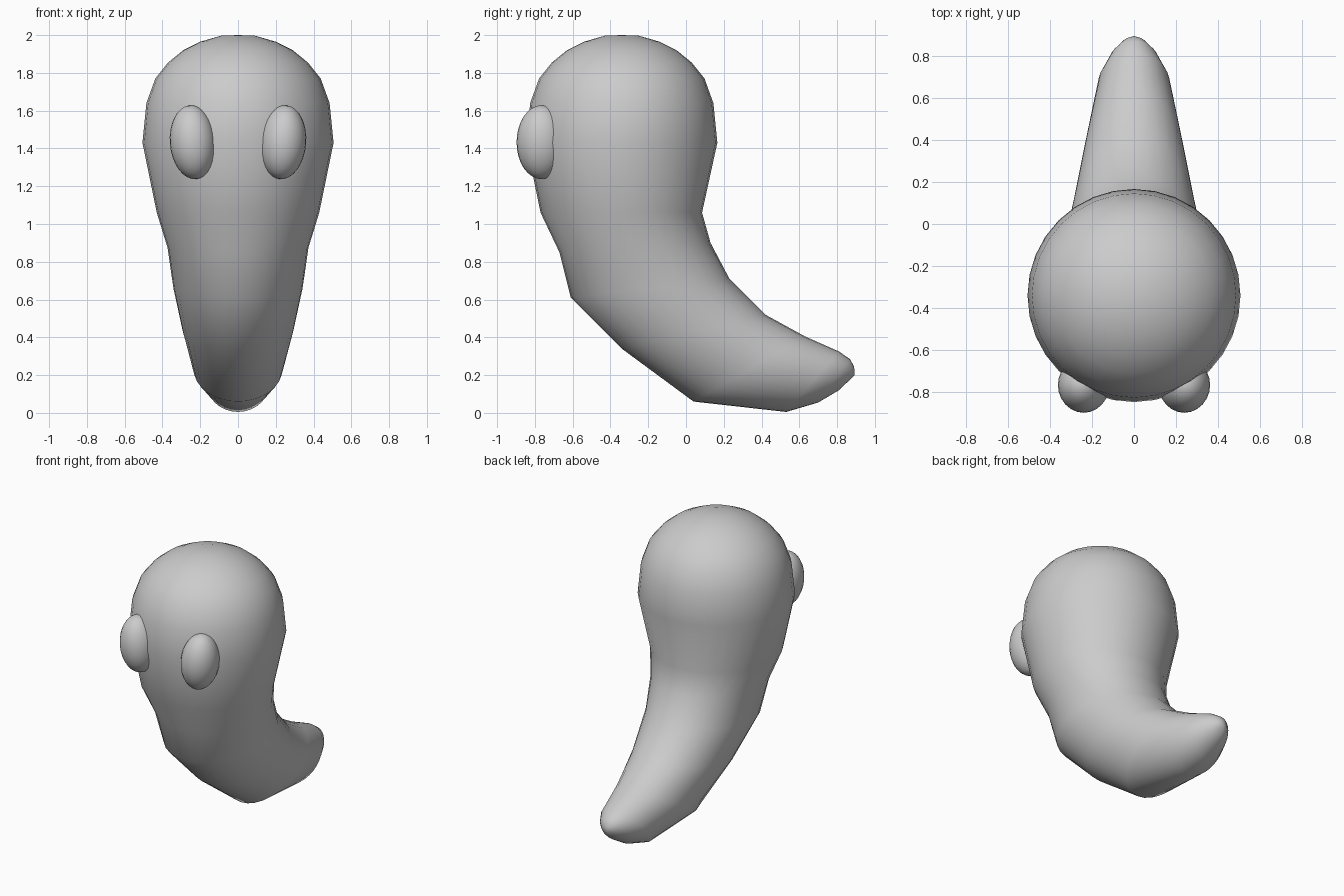
import bpy, bmesh, math
from mathutils import Matrix, Vector

cube = bpy.data.objects.get("Cube")
if cube:
    bpy.data.objects.remove(cube, do_unlink=True)

grey = bpy.data.materials.new("plain grey")
grey.use_nodes = True
GREY = (0.6, 0.6, 0.6, 1)
grey.diffuse_color = GREY
grey.node_tree.nodes["Principled BSDF"].inputs["Base Color"].default_value = GREY


def add_object(name, bm):
    bmesh.ops.recalc_face_normals(bm, faces=bm.faces)
    for face in bm.faces:
        face.smooth = True
    mesh = bpy.data.meshes.new(name)
    bm.to_mesh(mesh)
    bm.free()
    mesh.materials.append(grey)
    obj = bpy.data.objects.new(name, mesh)
    bpy.context.collection.objects.link(obj)
    return obj


# Domed head: (height, radius) of level rings
HEAD_Y = -0.34
dome = [(1.997, 0.09), (1.965, 0.2), (1.92, 0.29), (1.855, 0.37),
        (1.77, 0.438), (1.64, 0.485), (1.43, 0.506)]
rings = [(HEAD_Y - r, z, HEAD_Y + r, z, r) for z, r in dome]

# Curving body and tail: front y, front z, back y, back z, half width
rings += [
    (-0.77, 1.06, 0.085, 1.06, 0.43),
    (-0.67, 0.85, 0.13, 0.90, 0.373),
    (-0.61, 0.61, 0.23, 0.71, 0.342),
    (-0.34, 0.34, 0.42, 0.52, 0.292),
    (0.04, 0.06, 0.63, 0.405, 0.235),
    (0.53, 0.005, 0.81, 0.325, 0.17),
    (0.70, 0.055, 0.868, 0.285, 0.113),
    (0.81, 0.12, 0.89, 0.245, 0.06),
]

SIDES = 32
bm = bmesh.new()
loops = []
for fy, fz, by, bz, width in rings:
    front, back = Vector((0, fy, fz)), Vector((0, by, bz))
    centre, axis = (front + back) / 2, (back - front) / 2
    loop = []
    for i in range(SIDES):
        a = math.tau * i / SIDES
        loop.append(bm.verts.new(centre + axis * math.cos(a) + Vector((width * math.sin(a), 0, 0))))
    loops.append(loop)
for upper, lower in zip(loops, loops[1:]):
    for i in range(SIDES):
        j = (i + 1) % SIDES
        bm.faces.new((upper[i], upper[j], lower[j], lower[i]))

# Close the crown and the tail tip
for loop, point in ((loops[0], (0, HEAD_Y, 2.0)), (loops[-1], (0, 0.893, 0.2))):
    tip = bm.verts.new(point)
    for i in range(SIDES):
        bm.faces.new((loop[i], loop[(i + 1) % SIDES], tip))
add_object("body", bm)

# Oval eyes, leaning slightly outward at the top
for name, side in (("left_eye", 1), ("right_eye", -1)):
    bm = bmesh.new()
    bmesh.ops.create_uvsphere(bm, u_segments=24, v_segments=16, radius=1)
    shape = (Matrix.Translation((side * 0.239, -0.765, 1.433))
             @ Matrix.Rotation(side * math.radians(5), 4, 'Y')
             @ Matrix.Diagonal((0.122, 0.132, 0.196, 1)))
    bmesh.ops.transform(bm, matrix=shape, verts=bm.verts)
    add_object(name, bm)
